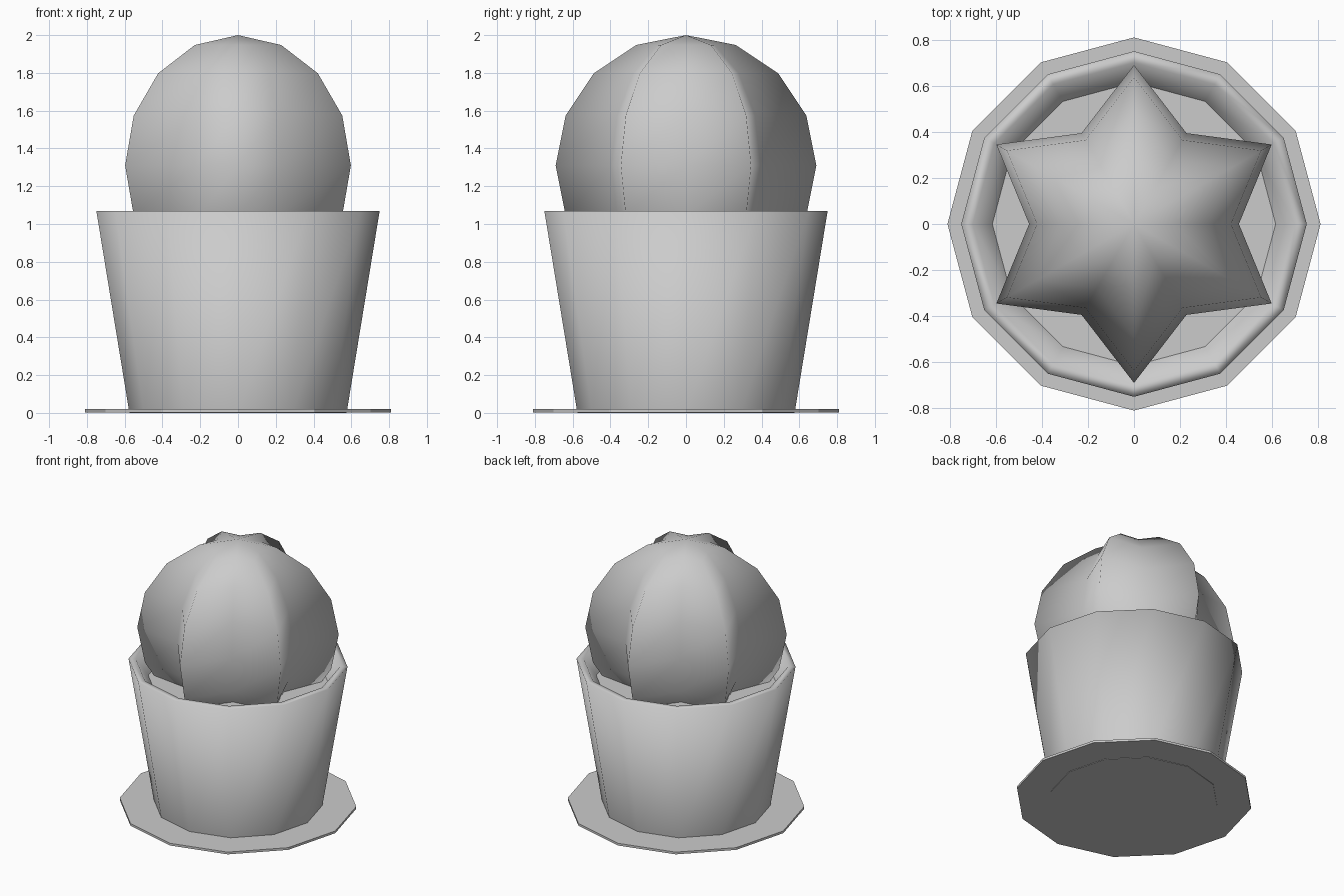
import bpy, bmesh, math

old = bpy.data.objects.get("Cube")
if old:
    bpy.data.objects.remove(old, do_unlink=True)

SIDES = 12

grey = bpy.data.materials.new("plain grey")
grey.use_nodes = True
colour = (0.6, 0.6, 0.6, 1)
grey.diffuse_color = colour
grey.node_tree.nodes["Principled BSDF"].inputs["Base Color"].default_value = colour


def lathe(name, profile, rib=1.0, smooth=True):
    """Spin (radius, z) points; every other column is scaled by rib."""
    bm = bmesh.new()
    rings = []
    for r, z in profile:
        if r < 0.001:
            rings.append([bm.verts.new((0, 0, z))] * SIDES)
            continue
        ring = []
        for i in range(SIDES):
            a = math.tau * i / SIDES
            k = r * (rib if i % 2 == 0 else 1)
            ring.append(bm.verts.new((k * math.cos(a), k * math.sin(a), z)))
        rings.append(ring)
    for low, high in zip(rings, rings[1:]):
        for i in range(SIDES):
            j = (i + 1) % SIDES
            corners = dict.fromkeys((low[i], low[j], high[j], high[i]))
            bm.faces.new(list(corners))
    bmesh.ops.recalc_face_normals(bm, faces=bm.faces)
    for f in bm.faces:
        f.smooth = smooth
    mesh = bpy.data.meshes.new(name)
    bm.to_mesh(mesh)
    bm.free()
    mesh.materials.append(grey)
    obj = bpy.data.objects.new(name, mesh)
    bpy.context.collection.objects.link(obj)
    return obj


# Thin saucer under the pot
lathe("saucer", [(0, 0.003), (0.81, 0.003), (0.81, 0.02), (0, 0.02)], smooth=False)

# Tapered pot wall with a soft rim and sloping inner lip
lathe("pot", [(0.575, 0), (0.75, 1.07), (0.70, 1.07), (0.615, 0.95)])

# Flat pot base and soil
lathe("pot_base", [(0, 0.0), (0.575, 0.0), (0.575, 0.002), (0, 0.002)], smooth=False)
lathe("soil", [(0, 0.93), (0.615, 0.93), (0.615, 0.95), (0, 0.95)], smooth=False)

# Ribbed cactus: a ball with six ridges and six valleys
R, CENTRE, STEPS = 0.69, 1.31, 8
ball = [(R * math.sin(math.pi * s / STEPS), CENTRE - R * math.cos(math.pi * s / STEPS))
        for s in range(STEPS + 1)]
lathe("cactus_body", ball, rib=0.66)
